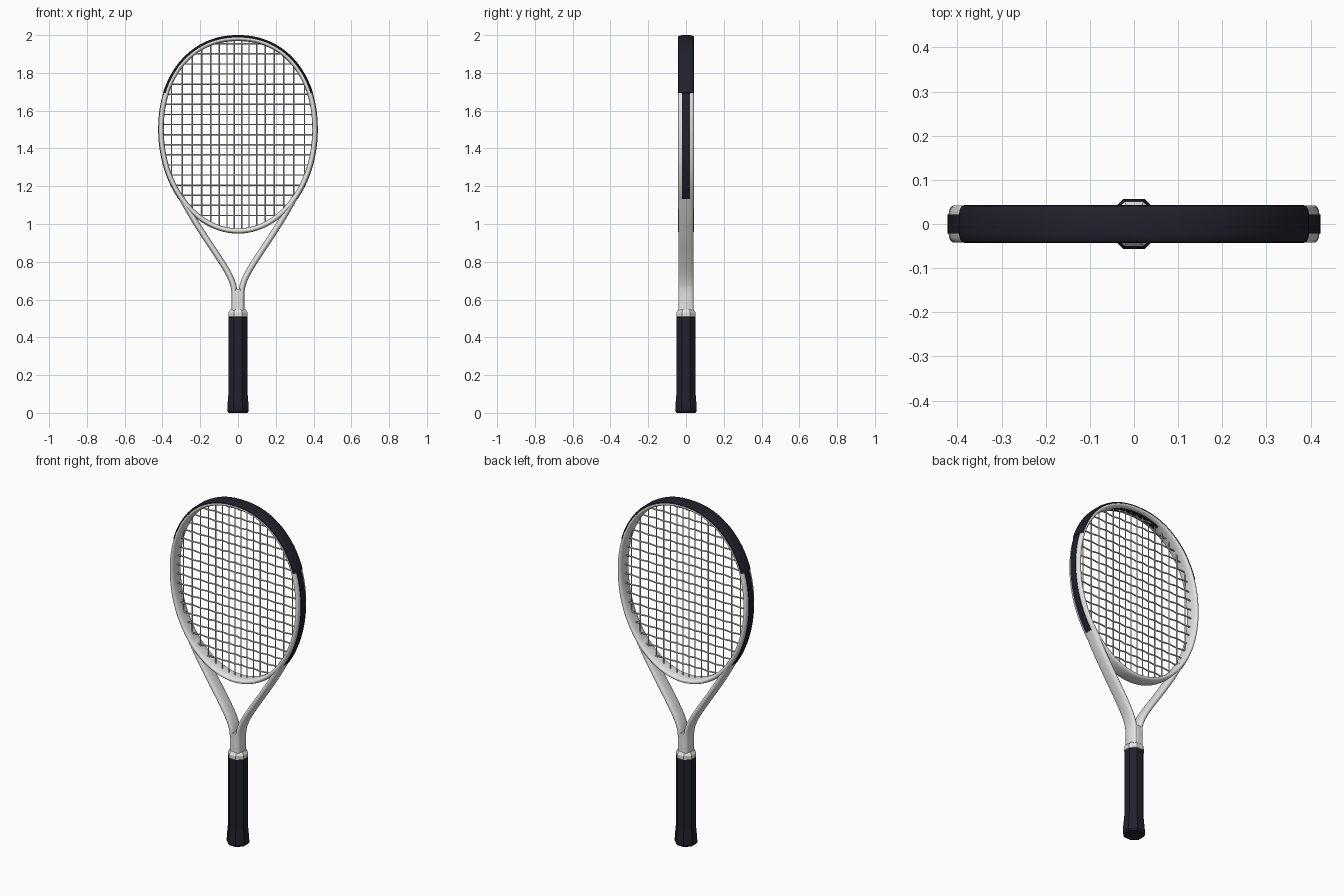
import bpy, bmesh
from math import sin, cos, pi, radians, asin
from mathutils import Vector

if "Cube" in bpy.data.objects:
    bpy.data.objects.remove(bpy.data.objects["Cube"])


def material(name, rgb):
    m = bpy.data.materials.new(name)
    m.use_nodes = True
    m.diffuse_color = (*rgb, 1)
    m.node_tree.nodes["Principled BSDF"].inputs["Base Color"].default_value = (*rgb, 1)
    return m


FRAME = material("light grey frame", (0.78, 0.78, 0.76))
DARK = material("dark navy rubber", (0.015, 0.015, 0.026))
STRING = material("pale string", (0.72, 0.72, 0.68))

# Head centreline: a slightly squared upper half on an elliptical lower half
A, MID, UP, DOWN, P = 0.407, 1.5, 0.483, 0.537, 0.93


def head_point(a):
    c, s = cos(a), sin(a)
    if s <= 0:
        return Vector((A * c, 0, MID + DOWN * s))
    side = 1 if c > 0 else -1
    return Vector((A * side * abs(c) ** P, 0, MID + UP * s ** P))


def head_half_width(z):
    if z < MID:
        return A * (1 - ((z - MID) / DOWN) ** 2) ** 0.5
    return A * (1 - ((z - MID) / UP) ** (2 / P)) ** (P / 2)


def head_arc(a0, a1, n):
    return [head_point(a0 + (a1 - a0) * i / n) for i in range(n + 1)]


def loft(name, rings, mat, closed=False, smooth=True):
    """Skin a list of rings, capping the ends unless it closes on itself."""
    bm = bmesh.new()
    loops = [[bm.verts.new(p) for p in ring] for ring in rings]
    n = len(loops[0])
    for k in range(len(loops) if closed else len(loops) - 1):
        a, b = loops[k], loops[(k + 1) % len(loops)]
        for i in range(n):
            j = (i + 1) % n
            bm.faces.new((a[i], a[j], b[j], b[i]))
    if not closed:
        bm.faces.new(loops[0])
        bm.faces.new(loops[-1])
    bmesh.ops.recalc_face_normals(bm, faces=bm.faces[:])
    mesh = bpy.data.meshes.new(name)
    bm.to_mesh(mesh)
    bm.free()
    mesh.materials.append(mat)
    if smooth:
        mesh.shade_smooth()
        mesh.set_sharp_from_angle(angle=radians(40))
    obj = bpy.data.objects.new(name, mesh)
    bpy.context.collection.objects.link(obj)


def sweep(name, path, section, mat, closed=False):
    """Sweep an (outward, depth) section along a path in the xz plane."""
    rings, n = [], len(path)
    for i, p in enumerate(path):
        nxt = path[(i + 1) % n] if closed else path[min(i + 1, n - 1)]
        t = (nxt - path[i - 1 if closed else max(i - 1, 0)]).normalized()
        out = Vector((t.z, 0, -t.x))
        rings.append([p + out * u + Vector((0, v, 0)) for u, v in section])
    loft(name, rings, mat, closed)


def rounded(rx, ry, n=20, power=0.75):
    """Superellipse section."""
    def f(c):
        return (1 if c > 0 else -1) * abs(c) ** power
    return [(rx * f(cos(2 * pi * (i + 0.5) / n)), ry * f(sin(2 * pi * (i + 0.5) / n)))
            for i in range(n)]


def tubes(name, paths, radius, mat):
    cu = bpy.data.curves.new(name, "CURVE")
    cu.dimensions = "3D"
    cu.bevel_depth = radius
    cu.bevel_resolution = 1
    cu.use_fill_caps = True
    for path in paths:
        s = cu.splines.new("POLY")
        s.points.add(len(path) - 1)
        for q, p in zip(s.points, path):
            q.co = (*p, 1)
    cu.materials.append(mat)
    obj = bpy.data.objects.new(name, cu)
    bpy.context.collection.objects.link(obj)
    bpy.ops.object.select_all(action="DESELECT")
    obj.select_set(True)
    bpy.context.view_layer.objects.active = obj
    bpy.ops.object.convert(target="MESH")


def smooth_path(pts, steps=6):
    """Catmull-Rom interpolation through the points."""
    p = [2 * pts[0] - pts[1]] + pts + [2 * pts[-1] - pts[-2]]
    res = []
    for a, b, c, d in zip(p, p[1:], p[2:], p[3:]):
        for k in range(steps):
            t = k / steps
            res.append(0.5 * (2 * b + (c - a) * t + (2 * a - 5 * b + 4 * c - d) * t * t
                              + (3 * b - a - 3 * c + d) * t ** 3))
    return res + [pts[-1]]


# Hoop
sweep("head_hoop", head_arc(0, 2 * pi, 96)[:-1], rounded(0.014, 0.042), FRAME, closed=True)

# Bumper guard wrapped over the outer edge of the hoop's top
low = asin(((1.69 - MID) / UP) ** (1 / P))
guard = [(0.004, 0.0425), (0.010, 0.0405), (0.0145, 0.033), (0.017, 0.02)]
guard += [(u, -v) for u, v in reversed(guard)]
sweep("bumper_guard", head_arc(low, pi - low, 48), guard, DARK)

# Side stripes and the inner grommet strip
plate = [(0.008, 0.021), (0.0155, 0.021), (0.0155, -0.021), (0.008, -0.021)]
end = -asin((MID - 1.14) / DOWN)
sweep("left_stripe", head_arc(end, low, 32), plate, DARK)
sweep("right_stripe", head_arc(pi - low, pi - end, 32), plate, DARK)
inner = [(-0.95 * u, 0.9 * v) for u, v in plate]
sweep("inner_grommet_strip", head_arc(pi * 0.38, pi * 0.62, 24), inner, DARK)

# Throat shafts, running off the hoop into the neck
shaft = [(0.30, 1.14), (0.237, 1.03), (0.17, 0.925), (0.11, 0.835),
         (0.06, 0.755), (0.031, 0.695), (0.019, 0.64), (0.018, 0.54)]
for side, name in ((1, "left_shaft"), (-1, "right_shaft")):
    path = smooth_path([Vector((side * x, 0, z)) for x, z in shaft])
    sweep(name, path, rounded(0.016, 0.040), FRAME)

# Neck
loft("neck", [[(x, y, z) for x, y in rounded(0.035, 0.0405)] for z in (0.51, 0.655)], FRAME)


# Octagonal grip, butt cap and collar
def octagon(name, profile, mat):
    k = 1 / cos(pi / 8)
    rings = [[(r * k * cos(pi / 8 + i * pi / 4), r * k * sin(pi / 8 + i * pi / 4), z)
              for i in range(8)] for z, r in profile]
    loft(name, rings, mat, smooth=False)


octagon("butt_cap", [(0, 0.05), (0.01, 0.057), (0.04, 0.056), (0.11, 0.05)], DARK)
octagon("grip", [(0.1, 0.049), (0.51, 0.049)], DARK)
octagon("collar", [(0.505, 0.046), (0.51, 0.051), (0.532, 0.051), (0.547, 0.041)], FRAME)

# Main strings, spaced wider towards the sides
mains = [0.02 + 0.037 * i + 0.0015 * i * i for i in range(8)]
mains = [-x for x in reversed(mains)] + mains
paths = []
for x in mains:
    top = UP * (1 - (abs(x) / A) ** (2 / P)) ** (P / 2)
    bottom = DOWN * (1 - (x / A) ** 2) ** 0.5
    paths.append([(x, 0, MID - bottom), (x, 0, MID + top)])
tubes("main_strings", paths, 0.0035, STRING)

# Cross strings, woven over and under the mains
paths = []
for j in range(18):
    z = 1.045 + 0.0535 * j
    h = head_half_width(z)
    weave = [(x, 0.004 * (-1) ** (i + j), z) for i, x in enumerate(mains) if abs(x) < h - 0.01]
    paths.append([(-h, 0, z)] + weave + [(h, 0, z)])
tubes("cross_strings", paths, 0.004, STRING)
